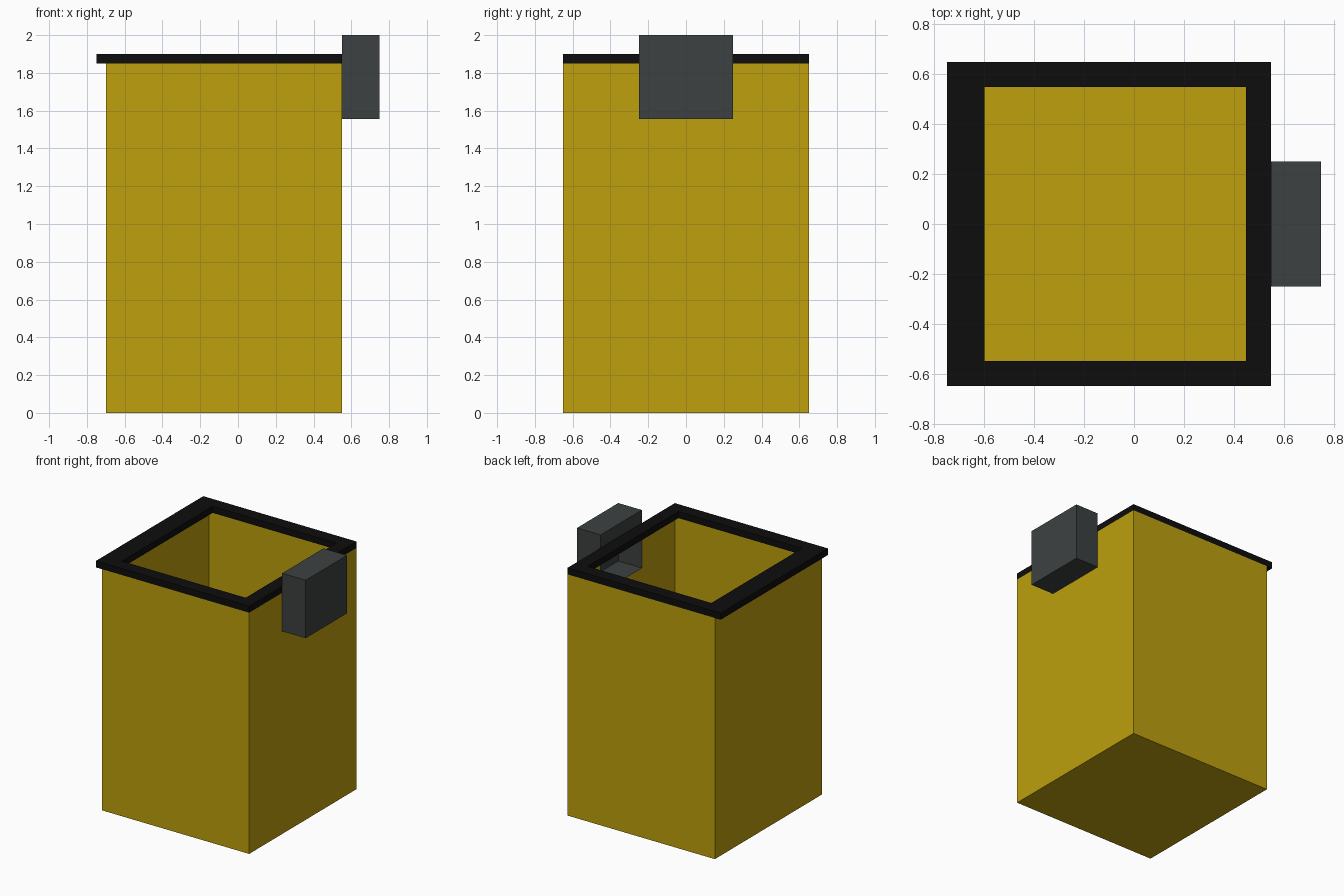
import bpy

cube = bpy.data.objects.get("Cube")
if cube:
    bpy.data.objects.remove(cube, do_unlink=True)


def material(name, rgb):
    mat = bpy.data.materials.new(name)
    mat.use_nodes = True
    color = (*rgb, 1.0)
    mat.diffuse_color = color
    mat.node_tree.nodes["Principled BSDF"].inputs["Base Color"].default_value = color
    return mat


def build(name, faces, mat):
    """Make an object from a list of faces, each a list of points, welding shared corners."""
    verts, index, polys = [], {}, []
    for face in faces:
        for p in face:
            if p not in index:
                index[p] = len(verts)
                verts.append(p)
        polys.append([index[p] for p in face])
    mesh = bpy.data.meshes.new(name)
    mesh.from_pydata(verts, [], polys)
    mesh.materials.append(mat)
    obj = bpy.data.objects.new(name, mesh)
    bpy.context.collection.objects.link(obj)
    return obj


def ring(x0, x1, y, z):
    return [(x0, -y, z), (x1, -y, z), (x1, y, z), (x0, y, z)]


def sides(low, high):
    """Outward quads joining two rings: front, right, back, left."""
    return [[low[i], low[(i + 1) % 4], high[(i + 1) % 4], high[i]] for i in range(4)]


yellow = material("mustard yellow", (0.51, 0.35, 0.004))
black = material("black", (0.004, 0.004, 0.004))
grey = material("slate grey", (0.046, 0.053, 0.053))

LEFT, RIGHT, HALF = -0.7, 0.55, 0.65
WALL_TOP, RIM_TOP = 1.85, 1.9
BOX_X, BOX_Y, BOX_LOW, BOX_TOP = 0.75, 0.25, 1.555, 2.0

# Thin-walled open bin, the right wall notched where it meets the side box
low, high = ring(LEFT, RIGHT, HALF, 0), ring(LEFT, RIGHT, HALF, WALL_TOP)
front, right, back, left = sides(low, high)
notch = [(RIGHT, BOX_Y, WALL_TOP), (RIGHT, BOX_Y, BOX_LOW),
         (RIGHT, -BOX_Y, BOX_LOW), (RIGHT, -BOX_Y, WALL_TOP)]
right = right[:3] + notch + right[3:]
build("bin_body", [low[::-1], front, right, back, left], yellow)

# Flat square rim with an opening, overhanging the left wall
outer_low, outer_high = (ring(-0.75, RIGHT, HALF, z) for z in (WALL_TOP, RIM_TOP))
inner_low, inner_high = (ring(-0.6, 0.45, 0.55, z) for z in (WALL_TOP, RIM_TOP))
rim = sides(outer_low, outer_high) + sides(outer_high, inner_high)
rim += sides(inner_high, inner_low) + sides(inner_low, outer_low)
build("rim", rim, black)

# Side box, open to the bin below the rim and closed above it
low, high = ring(RIGHT, BOX_X, BOX_Y, BOX_LOW), ring(RIGHT, BOX_X, BOX_Y, BOX_TOP)
front, right, back, left = sides(low, high)
upper = [(RIGHT, BOX_Y, WALL_TOP), (RIGHT, -BOX_Y, WALL_TOP), high[0], high[3]]
build("side_box", [low[::-1], high, front, right, back, upper], grey)
